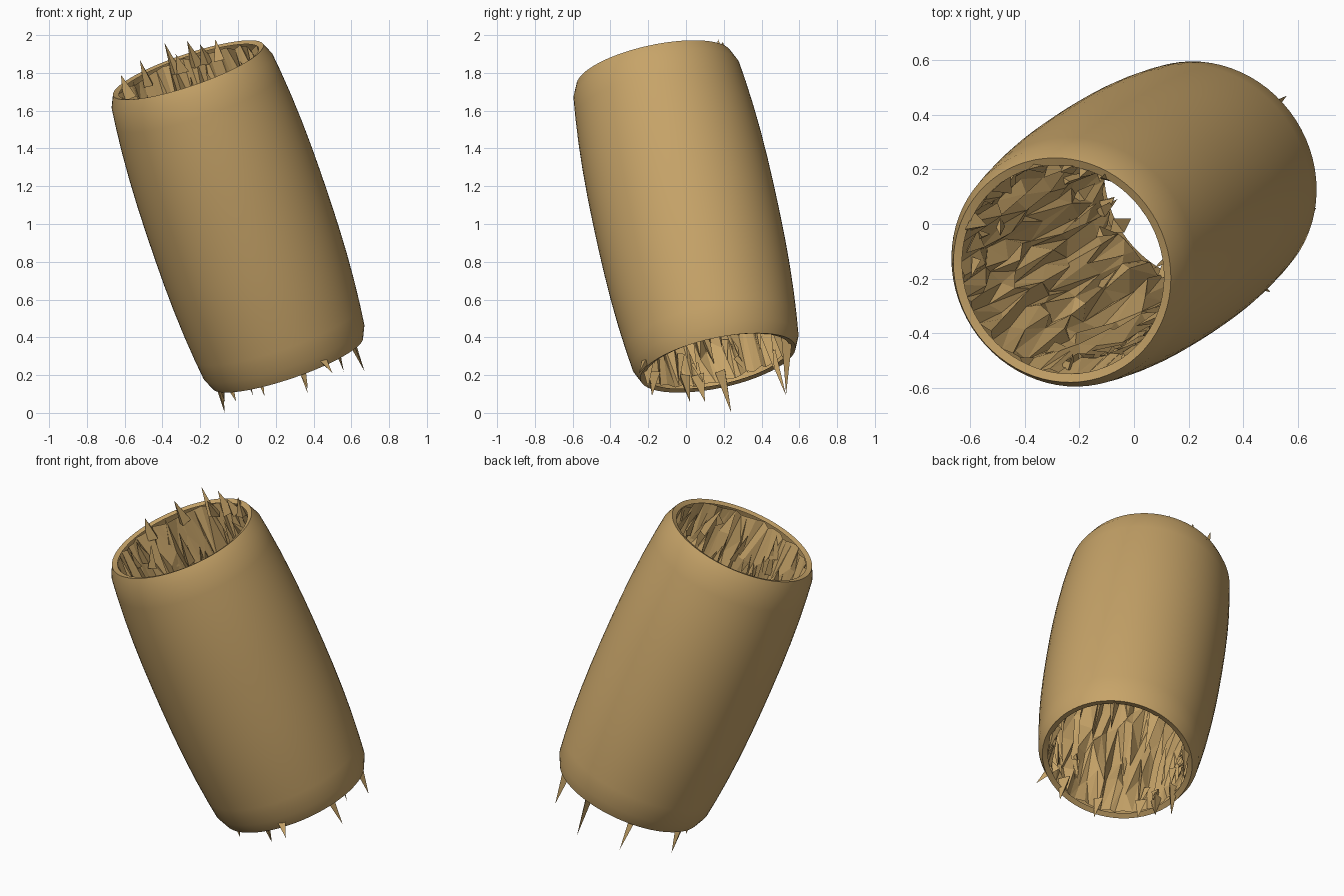
import bpy, bmesh, math, random
from mathutils import Vector, Matrix

if "Cube" in bpy.data.objects:
    bpy.data.objects.remove(bpy.data.objects["Cube"])

random.seed(7)
AXIS = Vector((-0.265, -0.17, 0.78))
HALF = AXIS.length
M = Matrix.Translation((0, 0, 1.04)) @ AXIS.to_track_quat('Z', 'Y').to_matrix().to_4x4()
INV = M.inverted()

wood = bpy.data.materials.new("wood")
wood.diffuse_color = (0.57, 0.37, 0.14, 1)
wood.use_nodes = True
wood.node_tree.nodes["Principled BSDF"].inputs["Base Color"].default_value = wood.diffuse_color


def outer_r(t):
    """Barrel-shaped radius along the log axis."""
    return 0.49 - 0.05 * abs(t / HALF) ** 2.4


def polar(r, a, t):
    return M @ Vector((r * math.cos(a), r * math.sin(a), t))


def make(name, bm, smooth=False):
    bmesh.ops.recalc_face_normals(bm, faces=bm.faces[:])
    me = bpy.data.meshes.new(name)
    bm.to_mesh(me)
    bm.free()
    me.materials.append(wood)
    ob = bpy.data.objects.new(name, me)
    bpy.context.collection.objects.link(ob)
    if smooth:
        bpy.context.view_layer.objects.active = ob
        ob.select_set(True)
        bpy.ops.object.shade_smooth_by_angle(angle=math.radians(30))
        ob.select_set(False)
    return ob


def skin(bm, rings, triangles=False):
    n = len(rings[0])
    for lo, hi in zip(rings, rings[1:]):
        for i in range(n):
            j = (i + 1) % n
            a, b, c, d = lo[i], lo[j], hi[j], hi[i]
            if not triangles:
                bm.faces.new((a, b, c, d))
            elif random.random() < 0.5:
                bm.faces.new((a, b, c)); bm.faces.new((a, c, d))
            else:
                bm.faces.new((a, b, d)); bm.faces.new((b, c, d))


# Outer bark: smooth barrel with a thin bevelled lip at both ends
half = [(outer_r(t), t) for t in (0.075, 0.225, 0.375, 0.525, 0.665, 0.77)]
half += [(0.42, HALF - 0.005), (0.39, HALF - 0.015)]
profile = [(r, -t) for r, t in reversed(half)] + half
bm = bmesh.new()
N = 72
skin(bm, [[bm.verts.new(polar(r, 2 * math.pi * i / N, t)) for i in range(N)] for r, t in profile])
make("bark", bm, smooth=True)

# Hollow inside: rough, splintered wall with uneven ends
bm = bmesh.new()
C, ROWS = 64, 7
rings = []
for k in range(ROWS + 1):
    t0 = HALF * 0.975 * (2 * k / ROWS - 1)
    end = k in (0, ROWS)
    ring = []
    for i in range(C):
        a = 2 * math.pi * (i + random.uniform(-0.35, 0.35)) / C
        if end:
            r = random.uniform(0.385, 0.415)
            t = t0 - math.copysign(random.uniform(-0.015, 0.03), t0)
        else:
            r = outer_r(t0) - random.uniform(0.035, 0.115)
            t = t0 + random.uniform(-0.1, 0.1)
        ring.append(bm.verts.new(polar(r, a, t)))
    rings.append(ring)
skin(bm, rings, triangles=True)
make("hollow_wall", bm)


def splinter(bm, base, tip, width):
    """Flat-sided three-cornered shard from base to tip."""
    d = (tip - base).normalized()
    u = d.orthogonal().normalized()
    v = d.cross(u)
    s = random.uniform(0, 6.28)
    ring = [bm.verts.new(base + width * random.uniform(0.6, 1.2) *
                         (math.cos(s + q * 2.09) * u + math.sin(s + q * 2.09) * v)) for q in range(3)]
    top = bm.verts.new(tip)
    bm.faces.new(ring)
    for q in range(3):
        bm.faces.new((ring[q], ring[(q + 1) % 3], top))


# Loose splinters lying along the inside and around both openings
bm = bmesh.new()
for i in range(80):
    a = random.uniform(0, 2 * math.pi)
    side = random.choice((-1, 1))
    t = random.uniform(0.3, 0.72)
    reach = min(t + random.uniform(0.12, 0.3), HALF + random.uniform(-0.06, 0.01))
    splinter(bm, polar(outer_r(t) - 0.075, a, side * t),
             polar(random.uniform(0.34, 0.4), a + random.uniform(-0.1, 0.1), side * reach),
             random.uniform(0.02, 0.04))
make("inner_splinters", bm)

# Long splinters sticking out past the ends, given by their tips
tips = [(-0.07, 0.24, 0.0), (-0.01, 0.02, 0.06), (0.37, 0.53, 0.10), (0.37, -0.20, 0.13),
        (0.08, 0.53, 0.09), (0.5, -0.25, 0.21), (0.56, 0.47, 0.22), (0.67, 0.06, 0.22),
        (0.14, -0.18, 0.09), (-0.07, 0.10, 0.06),
        (-0.39, 0.20, 1.96), (-0.27, 0.19, 1.97), (-0.12, 0.17, 1.98), (-0.52, 0.12, 1.87),
        (-0.33, 0.17, 1.90), (-0.62, -0.02, 1.79), (-0.20, 0.17, 1.95)]
bm = bmesh.new()
for p in tips:
    q = INV @ Vector(p)
    a = math.atan2(q.y, q.x)
    splinter(bm, polar(0.38, a, math.copysign(0.76, q.z)), Vector(p), 0.04)
make("end_splinters", bm)
